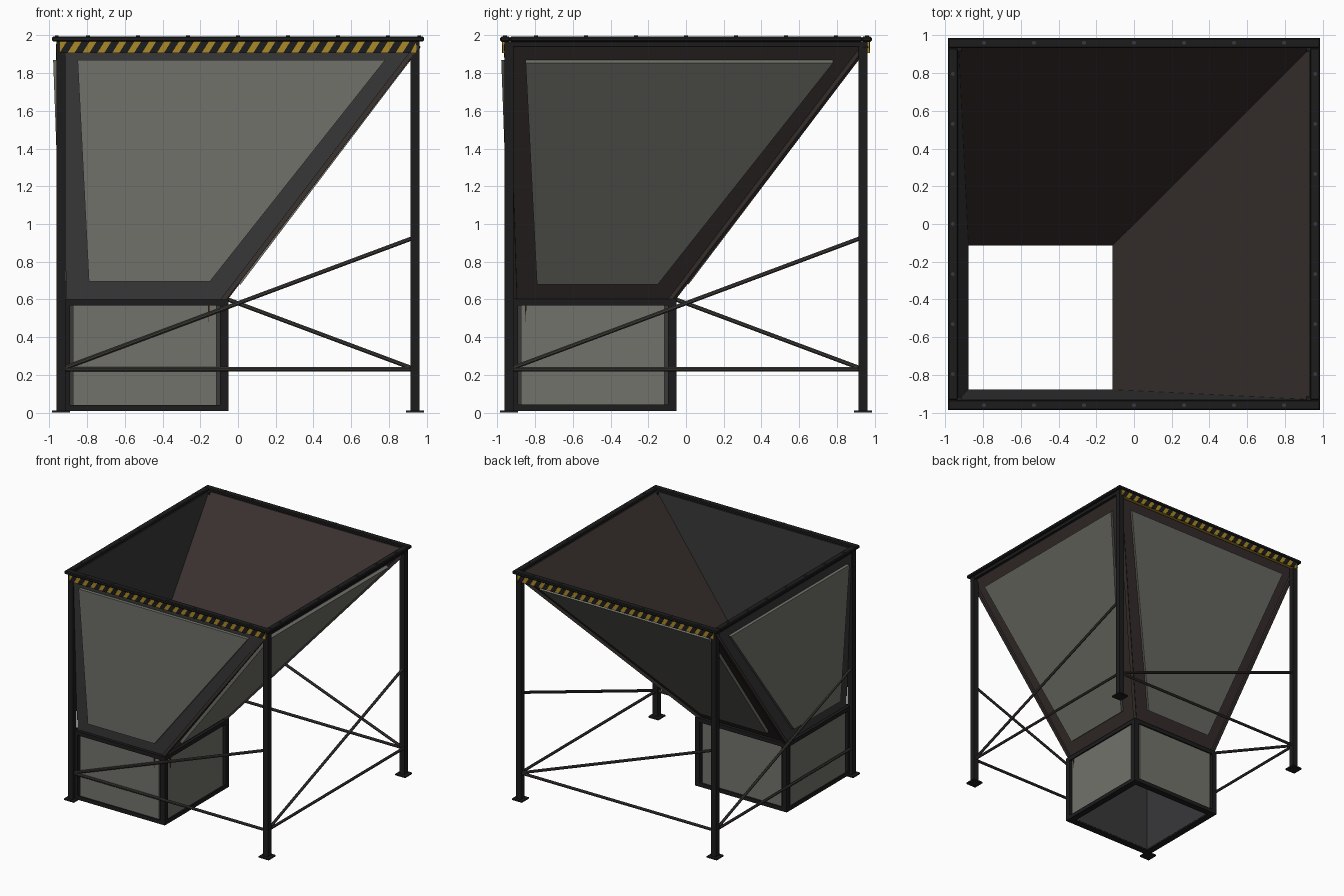
import bpy, bmesh, math
from mathutils import Vector as V

if "Cube" in bpy.data.objects:
    bpy.data.objects.remove(bpy.data.objects["Cube"])


def material(name, rgb):
    m = bpy.data.materials.new(name)
    m.diffuse_color = (*rgb, 1)
    m.use_nodes = True
    m.node_tree.nodes["Principled BSDF"].inputs["Base Color"].default_value = m.diffuse_color
    return m


BLACK = material("black_steel", (0.012, 0.012, 0.012))
DARK = material("dark_grey", (0.04, 0.04, 0.042))
BROWN = material("rusty_dark", (0.042, 0.032, 0.029))
PANEL = material("panel_grey", (0.17, 0.17, 0.15))
BRACE = material("brace_grey", (0.05, 0.046, 0.04))
YELLOW = material("warning_yellow", (0.40, 0.25, 0.02))
RUST = material("rust", (0.07, 0.03, 0.015))


def make(name, parts, mat, bevel=0):
    """Each part is a pair of matching point rings, closed into a prism."""
    bm = bmesh.new()
    for a, b in parts:
        va, vb = [bm.verts.new(p) for p in a], [bm.verts.new(p) for p in b]
        n = len(va)
        bm.faces.new(va)
        bm.faces.new(vb[::-1])
        for i in range(n):
            j = (i + 1) % n
            bm.faces.new((va[i], vb[i], vb[j], va[j]))
    bmesh.ops.recalc_face_normals(bm, faces=bm.faces)
    me = bpy.data.meshes.new(name)
    bm.to_mesh(me)
    bm.free()
    me.materials.append(mat)
    ob = bpy.data.objects.new(name, me)
    bpy.context.collection.objects.link(ob)
    if bevel:
        mod = ob.modifiers.new("bevel", 'BEVEL')
        mod.width, mod.segments = bevel, 1
    return ob


def box(x0, x1, y0, y1, z0, z1):
    return [[V(p) for p in ((x0, y0, z), (x1, y0, z), (x1, y1, z), (x0, y1, z))] for z in (z0, z1)]


def bar(p, q, r, n=6, r2=None):
    p, q = V(p), V(q)
    d = (q - p).normalized()
    u = d.cross(V((0, 0, 1)))
    u = u.normalized() if u.length > 1e-4 else V((1, 0, 0))
    w = d.cross(u)
    ring = lambda c, s: [c + s * (u * math.cos(t) + w * math.sin(t))
                         for t in ((i + .5) * 2 * math.pi / n for i in range(n))]
    return ring(p, r), ring(q, r if r2 is None else r2)


def frame(lo, hi, w, z0, z1):
    """Four butted bars around a square."""
    return [box(lo, hi, lo, lo + w, z0, z1), box(lo, hi, hi - w, hi, z0, z1),
            box(lo, lo + w, lo + w, hi - w, z0, z1), box(hi - w, hi, lo + w, hi - w, z0, z1)]


def square(lo, hi, z):
    return [V(p) for p in ((lo, lo, z), (hi, lo, z), (hi, hi, z), (lo, hi, z))]


# Hopper walls, mitred: off-centre square funnel
ZT, ZB = 1.968, 0.595
OT, OB = square(-.957, .957, ZT), square(-.907, -.083, ZB)
IT, IB = square(-.93, .93, ZT), square(-.878, -.115, ZB)
SIDES = ("front", "right", "back", "left")
for i, side in enumerate(SIDES):
    j = (i + 1) % 4
    make(side + "_hopper_wall", [([OT[i], OT[j], OB[j], OB[i]], [IT[i], IT[j], IB[j], IB[i]])],
         BROWN if side in ("right", "back") else DARK)

# Raised panels on each hopper wall
SL, SH = -.05 / (ZT - ZB), 1.04 / (ZT - ZB)
lo = lambda z: -.907 + SL * (z - ZB)
hi = lambda z: -.083 + SH * (z - ZB)
TRAPEZOID = ((-.85, 1.87), (.78, 1.87), (-.15, .695), (-.79, .695))
place = {"front": (lambda a, z: V((a, lo(z), z)), V((0, -1, SL))),
         "left": (lambda a, z: V((lo(z), a, z)), V((-1, 0, SL))),
         "back": (lambda a, z: V((a, hi(z), z)), V((0, 1, -SH))),
         "right": (lambda a, z: V((hi(z), a, z)), V((1, 0, -SH)))}
for side, (f, n) in place.items():
    pts = [f(a, z) for a, z in TRAPEZOID]
    make(side + "_hopper_panel", [(pts, [p + n.normalized() * .026 for p in pts])], PANEL)

# Corner bars along the hopper edges
down = V((0, 0, -.012))
make("hopper_corner_bars", [bar(OT[i] * .995 + down, OB[i] + down * .3, .018, 4) for i in (1, 2, 3)], BROWN)

# Top rim, collar under it and bolts
make("top_rim", frame(-.985, .985, .052, 1.966, 1.993), BLACK, .006)
make("side_collars", [box(s * .945 - .015, s * .945 + .015, -.95, .95, 1.94, 1.967) for s in (-1, 1)], BLACK)
bolts = []
for k in range(-3, 4):
    for s in (-.96, .96):
        for x, y in ((k * .265, s), (s, k * .265)):
            bolts.append(bar((x, y, 1.99), (x, y, 2.0), .011))
make("rim_bolts", bolts, DARK)

# Warning bands with slanted stripes, front and back
for side, s in (("front", -1), ("back", 1)):
    ys = sorted((s * .94, s * .972))
    make(side + "_warning_band", [box(-.945, .945, *ys, 1.907, 1.966)], YELLOW)
    stripes = []
    for k in range(-1, 25):
        x = -.945 + k * .079
        poly = [(x, 1.907), (x + .042, 1.907), (x + .079, 1.966), (x + .037, 1.966)]
        poly = [(max(-.945, min(.945, a)), z) for a, z in poly]
        if poly[1][0] - poly[0][0] > .01:
            stripes.append([[V((-s * a, y, z)) for a, z in poly] for y in (s * .965, s * .975)])
    make(side + "_warning_stripes", stripes, BLACK)

# Legs with foot plates
for sx, nx in ((-1, "left"), (1, "right")):
    for sy, ny in ((-1, "front"), (1, "back")):
        x, y = sx * .938, sy * .938
        make(f"{ny}_{nx}_leg", [box(x - .024, x + .024, y - .024, y + .024, .01, 1.967)], BLACK)
        make(f"{ny}_{nx}_foot", [box(x - .048, x + .048, y - .048, y + .048, 0, .012)], BLACK)

# Braces: a level rail and one diagonal per side
C = [V(p) for p in ((-.938, -.938, 0), (.938, -.938, 0), (.938, .938, 0), (-.938, .938, 0))]
up = lambda p, z: p + V((0, 0, z))
for i, side in enumerate(SIDES):
    a, b = C[i], C[(i + 1) % 4]
    make(side + "_rail", [bar(up(a, .23), up(b, .23), .012, 8)], BRACE)
    make(side + "_diagonal_brace", [bar(up(a, .23), up(b, .93), .012, 8)], BRACE)

# Outlet box: flanges, posts, walls and raised panels
L, H = -.935, -.05
make("outlet_top_flange", frame(L, H, .055, .568, .603), BLACK)
make("outlet_bottom_flange", frame(L, H, .055, .008, .042), BLACK)
make("outlet_posts", [box(x, x + .045, y, y + .045, .04, .57) for x in (L, H - .045) for y in (L, H - .045)], BLACK)
make("outlet_walls", frame(-.907, -.078, .029, .02, .59), DARK)
A, B = -.875, -.115
make("outlet_panels", [box(A, B, -.925, -.905, .042, .568), box(A, B, -.08, -.062, .042, .568),
                       box(-.925, -.905, A, B, .042, .568), box(-.08, -.062, A, B, .042, .568)], PANEL)

# Rust drips below the flange
make("rust_drips", [bar((-.155, -.93, .57), (-.155, -.93, .48), .006, 4, .001),
                    bar((-.057, -.85, .57), (-.057, -.85, .48), .006, 4, .001)], RUST)
